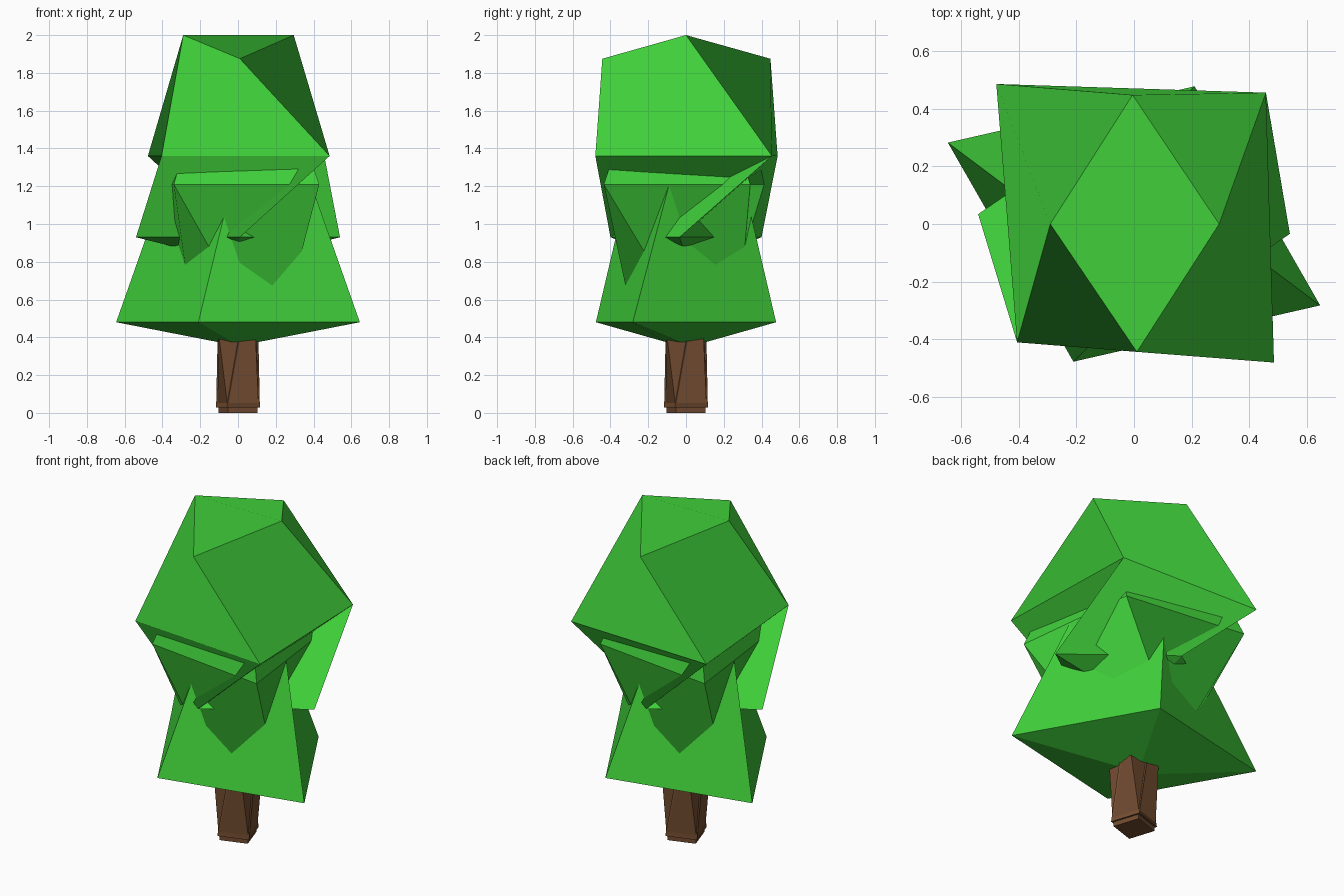
import bpy
from math import cos, sin, radians

if "Cube" in bpy.data.objects:
    bpy.data.objects.remove(bpy.data.objects["Cube"])


def material(name, color):
    m = bpy.data.materials.new(name)
    m.diffuse_color = (*color, 1)
    m.use_nodes = True
    m.node_tree.nodes["Principled BSDF"].inputs["Base Color"].default_value = m.diffuse_color
    return m


def pair_ring(p, q, z):
    """Four points: two neighbours and their half-turn copies."""
    return [(s * x, s * y, z) for s in (1, -1) for x, y in (p, q)]


def square_ring(radius, angle, z):
    """Square with its first corner at the given angle."""
    return [(radius * cos(radians(angle + 90 * i)),
             radius * sin(radians(angle + 90 * i)), z) for i in range(4)]


def loft(name, rings, mat, folded=()):
    """Flat-shaded block: four-point rings joined by twisted quads.
    Quads listed in folded as (band, side) are creased along their diagonal."""
    verts = [co for ring in rings for co in ring]
    faces = [(3, 2, 1, 0)]
    for band in range(len(rings) - 1):
        r = band * 4
        for i in range(4):
            j = (i + 1) % 4
            a, b, c, d = r + i, r + j, r + 4 + j, r + 4 + i
            if (band, i) in folded:
                faces += [(a, b, c), (a, c, d)]
            else:
                faces.append((a, b, c, d))
    last = len(verts) - 4
    faces.append((last, last + 1, last + 2, last + 3))
    me = bpy.data.meshes.new(name)
    me.from_pydata(verts, [], faces)
    me.materials.append(mat)
    ob = bpy.data.objects.new(name, me)
    bpy.context.collection.objects.link(ob)
    return ob


leaf = material("leaf_green", (0.05, 0.62, 0.042))
bark = material("bark_brown", (0.17, 0.072, 0.03))

# Trunk: twisted square post with a narrower foot
loft("trunk", [
    square_ring(0.115, -117, 0.0),
    square_ring(0.115, -117, 0.028),
    square_ring(0.13, -117, 0.028),
    square_ring(0.108, -85, 0.42),
], bark)

# Second bark block, twisted the other way, squares off the trunk top
loft("trunk_top", [
    square_ring(0.122, -117, 0.04),
    square_ring(0.138, -138, 0.42),
], bark)

# Lower foliage: wide skewed skirt with a shallow underside
loft("lower_foliage", [
    square_ring(0.11, -105, 0.375),
    pair_ring((-0.21, -0.477), (0.645, -0.282), 0.48),
    pair_ring((-0.012, -0.285), (0.356, -0.065), 1.3),
], leaf)

# Middle foliage: square rim narrowing down to a twisted diamond
loft("middle_foliage", [
    pair_ring((0.082, -0.275), (0.235, 0.015), 0.46),
    pair_ring((-0.34, -0.34), (0.43, -0.435), 1.21),
    pair_ring((-0.28, -0.275), (0.36, -0.365), 1.42),
], leaf)

# Upper foliage: diamond base, square shoulder, ridged diamond crown
loft("upper_foliage", [
    square_ring(0.12, 180, 0.825),
    pair_ring((-0.54, 0.034), (0.01, -0.4), 0.93),
    [(-0.405, -0.41, 1.36), (0.485, -0.48, 1.36),
     (0.457, 0.455, 1.36), (-0.477, 0.485, 1.36)],
    [(-0.29, 0, 2), (0.01, -0.443, 1.875),
     (0.295, 0, 2), (-0.005, 0.447, 1.875)],
], leaf, folded={(1, 1), (1, 3)})
